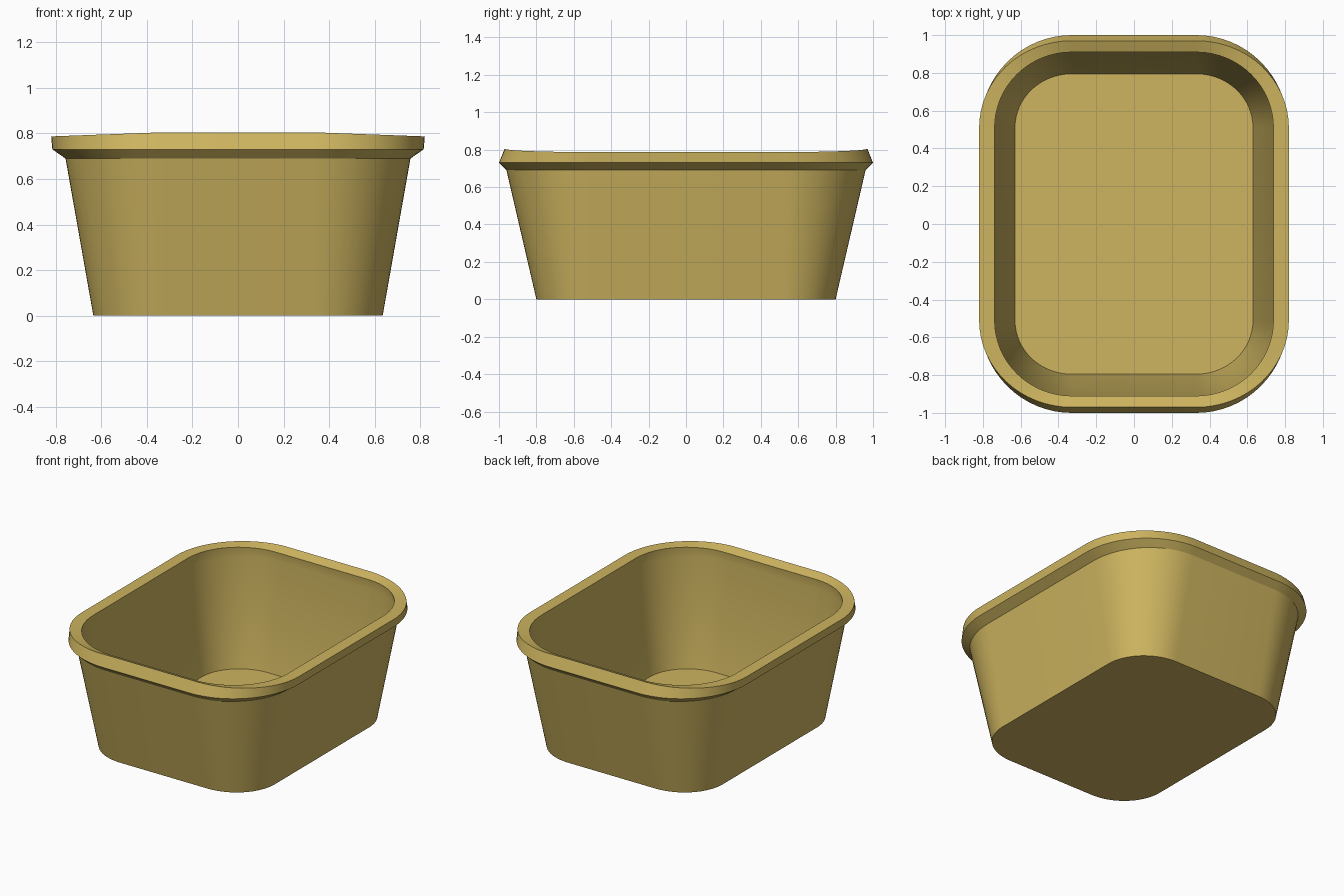
import bpy, bmesh, math

if "Cube" in bpy.data.objects:
    bpy.data.objects.remove(bpy.data.objects["Cube"])

CX, CY = 0.33, 0.51      # centres of the rounded corners
STEPS = 16               # segments per corner

tan = bpy.data.materials.new("tan plastic")
tan.diffuse_color = (0.61, 0.456, 0.115, 1)
tan.use_nodes = True
tan.node_tree.nodes["Principled BSDF"].inputs["Base Color"].default_value = tan.diffuse_color


def ring(bm, hx, hy, z_side, z_end):
    """Rounded rectangle loop; height blends from long sides to short ends."""
    verts = []
    for q in range(4):
        sx = 1 if q in (0, 3) else -1
        sy = 1 if q in (0, 1) else -1
        for i in range(STEPS + 1):
            a = (q + i / STEPS) * math.pi / 2
            c, s = math.cos(a), math.sin(a)
            z = z_end + (z_side - z_end) * abs(c)
            verts.append(bm.verts.new((sx * CX + (hx - CX) * c,
                                       sy * CY + (hy - CY) * s, z)))
    return verts


# Profile from outer base, up over the rim, down to the inner floor
profile = [
    (0.635, 0.80, 0.0, 0.0),         # base
    (0.757, 0.96, 0.69, 0.69),       # top of outer wall
    (0.815, 1.00, 0.73, 0.73),       # underside of rim
    (0.820, 0.97, 0.787, 0.805),     # outer rim edge
    (0.738, 0.91, 0.787, 0.780),     # inner rim edge
    (0.742, 0.918, 0.715, 0.715),    # bottom of inner lip
    (0.630, 0.795, 0.006, 0.006),    # inner floor
]

bm = bmesh.new()
rings = [ring(bm, *p) for p in profile]
n = len(rings[0])
for low, high in zip(rings, rings[1:]):
    for i in range(n):
        j = (i + 1) % n
        bm.faces.new((low[i], low[j], high[j], high[i]))
bm.faces.new(rings[0][::-1])
bm.faces.new(rings[-1])
bmesh.ops.recalc_face_normals(bm, faces=bm.faces)

mesh = bpy.data.meshes.new("tub")
bm.to_mesh(mesh)
bm.free()
tub = bpy.data.objects.new("tub", mesh)
bpy.context.collection.objects.link(tub)
mesh.materials.append(tan)

# Smooth round the corners, sharp along the rim and base
bpy.context.view_layer.objects.active = tub
tub.select_set(True)
bpy.ops.object.shade_smooth_by_angle(angle=math.radians(25))
